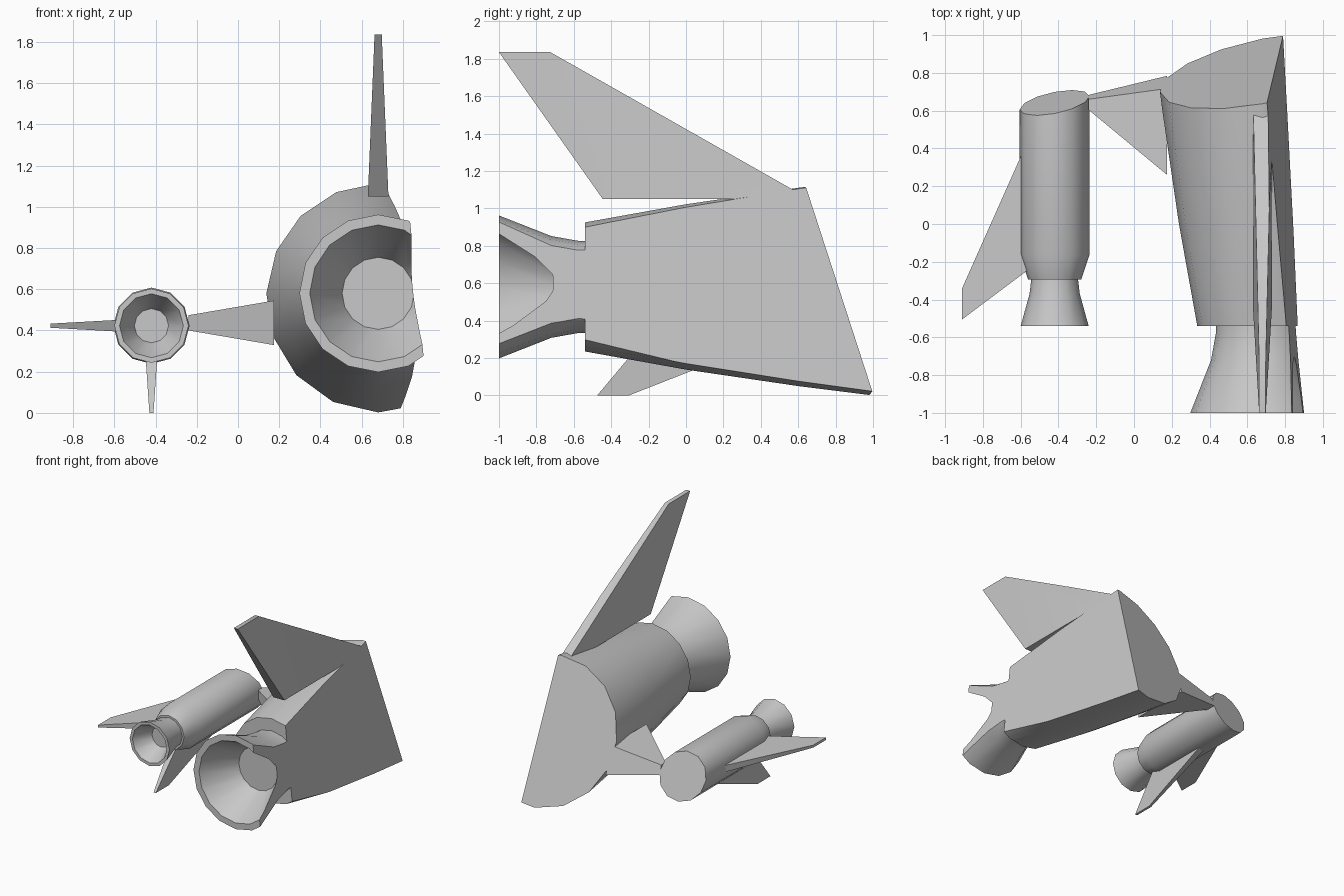
import bpy, bmesh, math
from mathutils import Vector

if "Cube" in bpy.data.objects:
    bpy.data.objects.remove(bpy.data.objects["Cube"])

grey = bpy.data.materials.new("plain_grey")
grey.diffuse_color = (0.58, 0.58, 0.58, 1)
grey.use_nodes = True
grey.node_tree.nodes["Principled BSDF"].inputs["Base Color"].default_value = grey.diffuse_color

# Two slicing planes (point, outward normal): slanted side and slanted nose
CUTS = [(Vector((0.8595, 0, 0)), Vector((1, 0.0685, 0.1))),
        (Vector((0, 0.853, 0)), Vector((-0.19, 1, 0.31)))]


def finish(name, bm):
    """Slice off everything beyond the planes, cap the cuts and make an object."""
    bmesh.ops.recalc_face_normals(bm, faces=bm.faces[:])
    for co, no in CUTS:
        geom = bm.verts[:] + bm.edges[:] + bm.faces[:]
        res = bmesh.ops.bisect_plane(bm, geom=geom, dist=1e-5, plane_co=co,
                                     plane_no=no.normalized(), clear_outer=True)
        edges = [e for e in res["geom_cut"]
                 if isinstance(e, bmesh.types.BMEdge) and e.is_boundary]
        if edges:
            bmesh.ops.triangle_fill(bm, edges=edges, use_beauty=True)
    bmesh.ops.recalc_face_normals(bm, faces=bm.faces[:])
    me = bpy.data.meshes.new(name)
    bm.to_mesh(me)
    bm.free()
    me.materials.append(grey)
    ob = bpy.data.objects.new(name, me)
    bpy.context.collection.objects.link(ob)
    bpy.ops.object.select_all(action='DESELECT')
    ob.select_set(True)
    bpy.context.view_layer.objects.active = ob
    bpy.ops.object.shade_smooth_by_angle(angle=math.radians(35))


def lathe(name, cx, cz, sides, profile):
    """Closed solid turned around a y axis; profile is (y, radius) from cap to cap."""
    bm = bmesh.new()
    rings = []
    for y, r in profile:
        rings.append([bm.verts.new((cx + r * math.cos(math.tau * i / sides), y,
                                    cz + r * math.sin(math.tau * i / sides)))
                      for i in range(sides)])
    for a, b in zip(rings, rings[1:]):
        for i in range(sides):
            j = (i + 1) % sides
            bm.faces.new((a[i], a[j], b[j], b[i]))
    bm.faces.new(rings[0])
    bm.faces.new(rings[-1])
    finish(name, bm)


def fin(name, axis, centre, root, tip):
    """Tapered slab. root and tip are (span position, y back, y front, half thickness)."""
    bm = bmesh.new()
    ends = []
    for s, y0, y1, t in (root, tip):
        ring = []
        for y, d in ((y0, -t), (y1, -t), (y1, t), (y0, t)):
            p = (s, y, centre + d) if axis == 'x' else (centre + d, y, s)
            ring.append(bm.verts.new(p))
        ends.append(ring)
    a, b = ends
    for i in range(4):
        j = (i + 1) % 4
        bm.faces.new((a[i], a[j], b[j], b[i]))
    bm.faces.new(a)
    bm.faces.new(b)
    finish(name, bm)


# Large rocket: tapering hull, hollow nozzle and upright tail fin
MX, MZ = 0.68, 0.58
lathe("main_hull", MX, MZ, 16,
      [(-0.54, 0.345), (0.0, 0.442), (0.6, 0.53), (1.0, 0.58), (1.15, 0.59)])
lathe("main_nozzle", MX, MZ, 16,
      [(-0.53, 0.245), (-0.58, 0.247), (-0.72, 0.272), (-1.0, 0.382),
       (-1.0, 0.332), (-0.71, 0.175)])
fin("main_tail_fin", 'z', MX, (1.05, -0.445, 0.66, 0.05), (1.835, -1.0, -0.725, 0.0175))

# Small side booster: hull with tapered tail, and hollow nozzle
BX, BZ = -0.42, 0.423
lathe("booster_hull", BX, BZ, 12, [(-0.295, 0.14), (-0.16, 0.185), (0.95, 0.185)])
lathe("booster_nozzle", BX, BZ, 12,
      [(-0.285, 0.123), (-0.37, 0.133), (-0.54, 0.18), (-0.54, 0.155), (-0.39, 0.083)])
fin("booster_side_fin", 'x', BZ, (-0.57, -0.25, 0.424, 0.029), (-0.91, -0.505, -0.34, 0.01))
fin("booster_lower_fin", 'z', BX, (0.28, -0.24, 0.41, 0.029), (0.0, -0.475, -0.305, 0.01))

# Tapered pylon joining booster and main hull
fin("booster_pylon", 'x', 0.437, (0.175, 0.26, 1.0, 0.108), (-0.24, 0.604, 0.9, 0.037))
